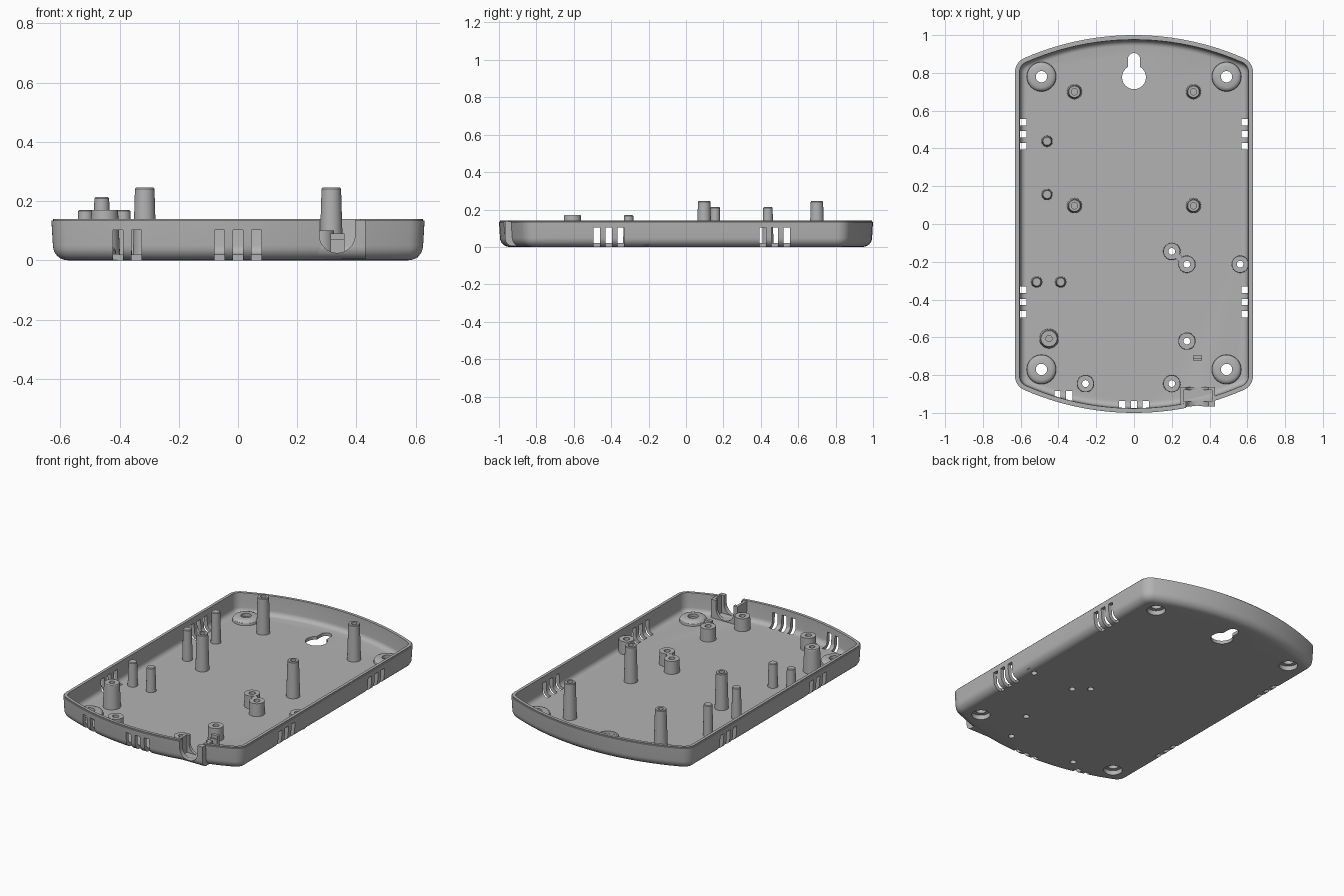
import bpy, bmesh, math
from mathutils import Matrix, Vector

if "Cube" in bpy.data.objects:
    bpy.data.objects.remove(bpy.data.objects["Cube"], do_unlink=True)

GREY = 0.45
mat = bpy.data.materials.new("grey plastic")
mat.use_nodes = True
mat.diffuse_color = (GREY, GREY, GREY, 1)
mat.node_tree.nodes["Principled BSDF"].inputs["Base Color"].default_value = (GREY, GREY, GREY, 1)

FLOOR = 0.02
TOP = 0.14


def finish(bm, name):
    bmesh.ops.recalc_face_normals(bm, faces=bm.faces)
    me = bpy.data.meshes.new(name)
    bm.to_mesh(me)
    bm.free()
    me.materials.append(mat)
    ob = bpy.data.objects.new(name, me)
    bpy.context.scene.collection.objects.link(ob)
    return ob


def add_box(bm, x0, x1, y0, y1, z0, z1):
    m = Matrix.Translation(((x0 + x1) / 2, (y0 + y1) / 2, (z0 + z1) / 2))
    m = m @ Matrix.Diagonal((x1 - x0, y1 - y0, z1 - z0, 1))
    return bmesh.ops.create_cube(bm, size=1, matrix=m)["verts"]


def add_hole(bm, x, y, r, seg=32):
    bmesh.ops.create_cone(bm, cap_ends=True, segments=seg, radius1=r, radius2=r,
                          depth=0.1, matrix=Matrix.Translation((x, y, 0)))


def lathe(name, profile, x, y, seg=32):
    """Spin a closed (radius, height) outline about a vertical axis."""
    bm = bmesh.new()
    rings = []
    for r, z in profile:
        if r == 0:
            rings.append([bm.verts.new((x, y, z))] * seg)
        else:
            rings.append([bm.verts.new((x + r * math.cos(math.tau * i / seg),
                                        y + r * math.sin(math.tau * i / seg), z)) for i in range(seg)])
    for a, b in zip(rings, rings[1:] + rings[:1]):
        for i in range(seg):
            j = (i + 1) % seg
            quad = list(dict.fromkeys((a[i], a[j], b[j], b[i])))
            if len(quad) > 2:
                bm.faces.new(quad)
    return finish(bm, name)


def cut(target, cutters):
    """Subtract the cutters and keep the plain resulting mesh."""
    for c in cutters:
        mod = target.modifiers.new("cut", 'BOOLEAN')
        mod.operation = 'DIFFERENCE'
        mod.solver = 'EXACT'
        mod.object = c
    dg = bpy.context.evaluated_depsgraph_get()
    me = bpy.data.meshes.new_from_object(target.evaluated_get(dg))
    target.modifiers.clear()
    target.data = me


# Outline: straight sides, bowed ends, round corners, shrunk by d
HALF_W, END_R, CORNER_R = 0.63, 1.45, 0.08
CX = HALF_W - CORNER_R
CY = 1 - END_R + math.sqrt((END_R - CORNER_R) ** 2 - CX ** 2)
THETA = math.atan2(CY - 1 + END_R, CX)


def outline(d):
    quarter = []
    for i in range(9):
        a = THETA * i / 8
        quarter.append((CX + (CORNER_R - d) * math.cos(a), CY + (CORNER_R - d) * math.sin(a)))
    for i in range(1, 13):
        a = THETA + (math.pi / 2 - THETA) * i / 12
        quarter.append(((END_R - d) * math.cos(a), 1 - END_R + (END_R - d) * math.sin(a)))
    quarter[-1] = (0, 1 - d)
    half = quarter + [(-x, y) for x, y in quarter[-2::-1]]
    return half + [(-x, -y) for x, y in half]


# Tray: rounded underside, lipped rim, filleted floor
section = []
for i in range(7):
    a = math.pi / 2 * i / 6
    section.append((0.055 - 0.05 * math.sin(a), 0.05 - 0.05 * math.cos(a)))
section += [(0, 0.134), (0.006, 0.135), (0.006, TOP), (0.024, TOP), (0.028, 0.05)]
for i in range(1, 6):
    a = math.pi / 2 * i / 5
    section.append((0.058 - 0.03 * math.cos(a), 0.05 - 0.03 * math.sin(a)))

bm = bmesh.new()
rings = [[bm.verts.new((x, y, z)) for x, y in outline(d)] for d, z in section]
n = len(rings[0])
for a, b in zip(rings, rings[1:]):
    for i in range(n):
        bm.faces.new((a[i], a[(i + 1) % n], b[(i + 1) % n], b[i]))
bm.faces.new(rings[0])
bm.faces.new(rings[-1])
tray = finish(bm, "tray")

corners = [(sx * 0.49, y) for sx in (-1, 1) for y in (0.78, -0.77)]
bosses = [(-0.257, -0.845), (0.2, -0.845), (0.28, -0.62), (0.2, -0.145), (0.28, -0.213), (0.562, -0.213)]

# Vent slots and floor holes
bm = bmesh.new()
W = 0.017
for s in (-1, 1):
    for mid in (0.475, -0.413):
        for k in (-1, 0, 1):
            y = mid + k * 0.064
            add_box(bm, *sorted((s * 0.57, s * 0.7)), y - W, y + W, -0.02, 0.103)
for x in (-0.063, 0, 0.063):
    add_box(bm, x - W, x + W, -1.1, -0.937, -0.02, 0.103)
for x in (-0.405, -0.342):
    add_box(bm, x - W, x + W, -1.1, -0.885, -0.02, 0.103)
for x, y in corners:
    add_hole(bm, x, y, 0.053)
for x, y in bosses:
    add_hole(bm, x, y, 0.018)
vents = finish(bm, "vent_cutter")

# Keyhole for wall hanging
bm = bmesh.new()
add_hole(bm, 0, 0.777, 0.063, 48)
key_round = finish(bm, "keyhole_round_cutter")
bm = bmesh.new()
add_box(bm, -0.033, 0.033, 0.777, 0.872, -0.04, 0.04)
key_slot = finish(bm, "keyhole_slot_cutter")
bm = bmesh.new()
add_hole(bm, 0, 0.872, 0.033)
key_end = finish(bm, "keyhole_end_cutter")

# U-shaped cable notch and the pocket behind it
NX, NR, NZ = 0.335, 0.06, 0.085
bm = bmesh.new()
pts = [(NX + NR, 0.3)] + [(NX + NR * math.cos(a), NZ - NR * math.sin(a))
                          for a in (math.pi * i / 20 for i in range(21))] + [(NX - NR, 0.3)]
face = bm.faces.new([bm.verts.new((x, -1.1, z)) for x, z in pts])
ext = bmesh.ops.extrude_face_region(bm, geom=[face])["geom"]
bmesh.ops.translate(bm, vec=(0, 0.3, 0), verts=[g for g in ext if isinstance(g, bmesh.types.BMVert)])
notch = finish(bm, "notch_cutter")
bm = bmesh.new()
add_box(bm, 0.262, 0.412, -0.94, -0.88, 0.025, 0.3)
pocket = finish(bm, "pocket_cutter")

bm = bmesh.new()
add_box(bm, 0.245, 0.43, -0.967, -0.862, 0.004, 0.136)
edges = [e for e in bm.edges if all(v.co.y < -0.9 and v.co.z < 0.1 for v in e.verts)]
bmesh.ops.bevel(bm, geom=edges, offset=0.04, segments=6, profile=0.5, affect='EDGES')
cable_entry = finish(bm, "cable_entry")

cutters = [vents, key_round, key_slot, key_end, notch, pocket]
cut(tray, cutters)
cut(cable_entry, [notch, pocket])
for c in cutters:
    bpy.data.objects.remove(c, do_unlink=True)

# Corner screw seats, recessed from below
for x, y in corners:
    lathe("corner_seat", [(0.053, 0), (0.053, 0.028), (0.03, 0.028), (0.03, 0.048), (0.058, 0.048),
                          (0.07, 0.043), (0.077, 0.034), (0.079, 0.01)], x, y, 40)

# Short bosses with through holes
for x, y in bosses:
    lathe("hollow_boss", [(0.018, 0.005), (0.018, 0.1), (0.044, 0.1), (0.046, 0.01)], x, y)
bm = bmesh.new()
web = add_box(bm, -0.03, 0.03, -0.016, 0.016, 0.01, 0.099)
a, b = Vector((*bosses[3], 0)), Vector((*bosses[4], 0))
bmesh.ops.transform(bm, verts=web, matrix=Matrix.Translation((a + b) / 2) @
                    Matrix.Rotation(math.atan2(b.y - a.y, b.x - a.x), 4, 'Z'))
finish(bm, "boss_web")


# Standing posts with blind screw holes
def post(name, x, y, r, height, hole):
    lathe(name, [(0, 0.01), (r + 0.004, 0.01), (r - 0.003, height - 0.004), (r - 0.006, height),
                 (hole, height), (hole, height - 0.08), (0, height - 0.08)], x, y)


for x in (-0.315, 0.315):
    for y in (0.7, 0.097):
        post("tall_post", x, y, 0.036, 0.245, 0.017)
post("wide_post", -0.45, -0.607, 0.048, 0.17, 0.016)

# Plain locating pins
for x, y, h in ((-0.46, 0.438, 0.213), (-0.46, 0.156, 0.213), (-0.515, -0.307, 0.17), (-0.388, -0.307, 0.17)):
    lathe("locating_pin", [(0, 0.01), (0.03, 0.01), (0.025, h - 0.004), (0.021, h), (0, h)], x, y, 24)

# Cable clip
bm = bmesh.new()
add_box(bm, 0.312, 0.36, -0.722, -0.695, 0.01, 0.07)
add_box(bm, 0.312, 0.36, -0.715, -0.695, 0.06, 0.09)
finish(bm, "cable_clip")

# Smooth shading with sharp edges kept
bpy.ops.object.select_all(action='DESELECT')
for ob in bpy.context.scene.objects:
    if ob.type == 'MESH':
        ob.select_set(True)
        bpy.context.view_layer.objects.active = ob
bpy.ops.object.shade_smooth_by_angle(angle=math.radians(30))
